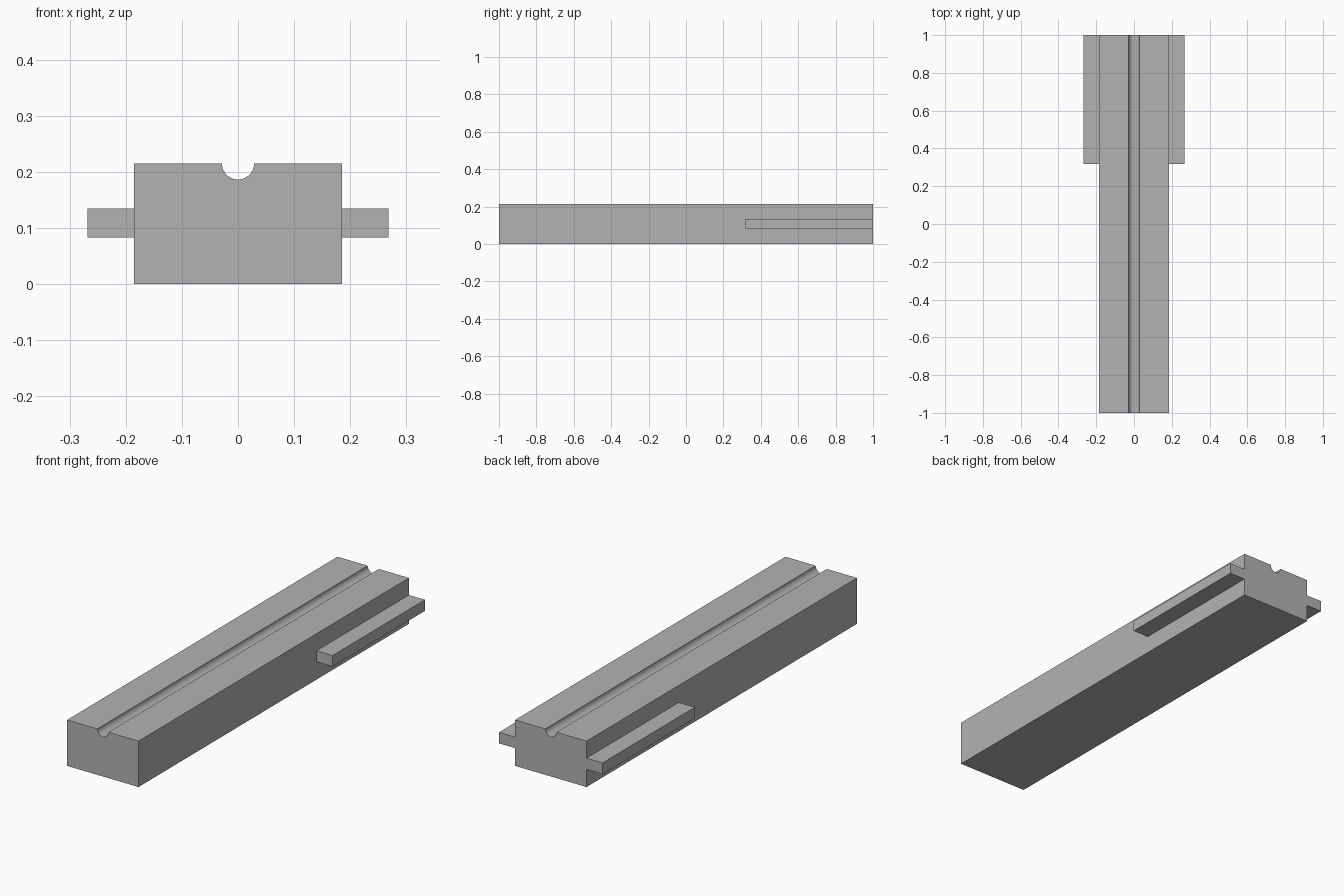
import bpy
import bmesh
from math import cos, sin, pi

if "Cube" in bpy.data.objects:
    bpy.data.objects.remove(bpy.data.objects["Cube"], do_unlink=True)

HALF_WIDTH, HEIGHT, HALF_LENGTH = 0.185, 0.215, 1.0
GROOVE_RADIUS, GROOVE_STEPS = 0.0287, 24

grey = bpy.data.materials.new("plain_grey")
grey.use_nodes = True
colour = (0.45, 0.45, 0.45, 1)
grey.diffuse_color = colour
grey.node_tree.nodes["Principled BSDF"].inputs["Base Color"].default_value = colour


def extrude_profile(name, profile, y_start, y_end, is_smooth=lambda face: False):
    """Sweep a closed x-z profile along y."""
    bm = bmesh.new()
    cap = bm.faces.new([bm.verts.new((x, y_start, z)) for x, z in profile])
    swept = bmesh.ops.extrude_face_region(bm, geom=[cap])["geom"]
    moved = [v for v in swept if isinstance(v, bmesh.types.BMVert)]
    bmesh.ops.translate(bm, verts=moved, vec=(0, y_end - y_start, 0))
    bmesh.ops.recalc_face_normals(bm, faces=bm.faces)
    for face in bm.faces:
        face.smooth = is_smooth(face)
    mesh = bpy.data.meshes.new(name)
    bm.to_mesh(mesh)
    bm.free()
    mesh.materials.append(grey)
    obj = bpy.data.objects.new(name, mesh)
    bpy.context.collection.objects.link(obj)
    return obj


# Main bar with a round groove along its top
groove = [(GROOVE_RADIUS * cos(pi * i / GROOVE_STEPS),
           HEIGHT - GROOVE_RADIUS * sin(pi * i / GROOVE_STEPS))
          for i in range(GROOVE_STEPS + 1)]
bar = [(-HALF_WIDTH, 0), (HALF_WIDTH, 0), (HALF_WIDTH, HEIGHT),
       *groove, (-HALF_WIDTH, HEIGHT)]


def in_groove(face):
    centre = face.calc_center_median()
    return (abs(face.normal.y) < 0.5 and abs(centre.x) < GROOVE_RADIUS
            and HEIGHT - 0.05 < centre.z < HEIGHT - 0.0001)


extrude_profile("grooved_bar", bar, -HALF_LENGTH, HALF_LENGTH, in_groove)

# Side rails along the rear third
RAIL_OUT, RAIL_LOW, RAIL_HIGH, RAIL_FRONT = 0.268, 0.083, 0.135, 0.317
for side, label in ((1, "left"), (-1, "right")):
    inner, outer = side * HALF_WIDTH, side * RAIL_OUT
    extrude_profile(label + "_side_rail",
                    [(inner, RAIL_LOW), (outer, RAIL_LOW),
                     (outer, RAIL_HIGH), (inner, RAIL_HIGH)],
                    RAIL_FRONT, HALF_LENGTH)
